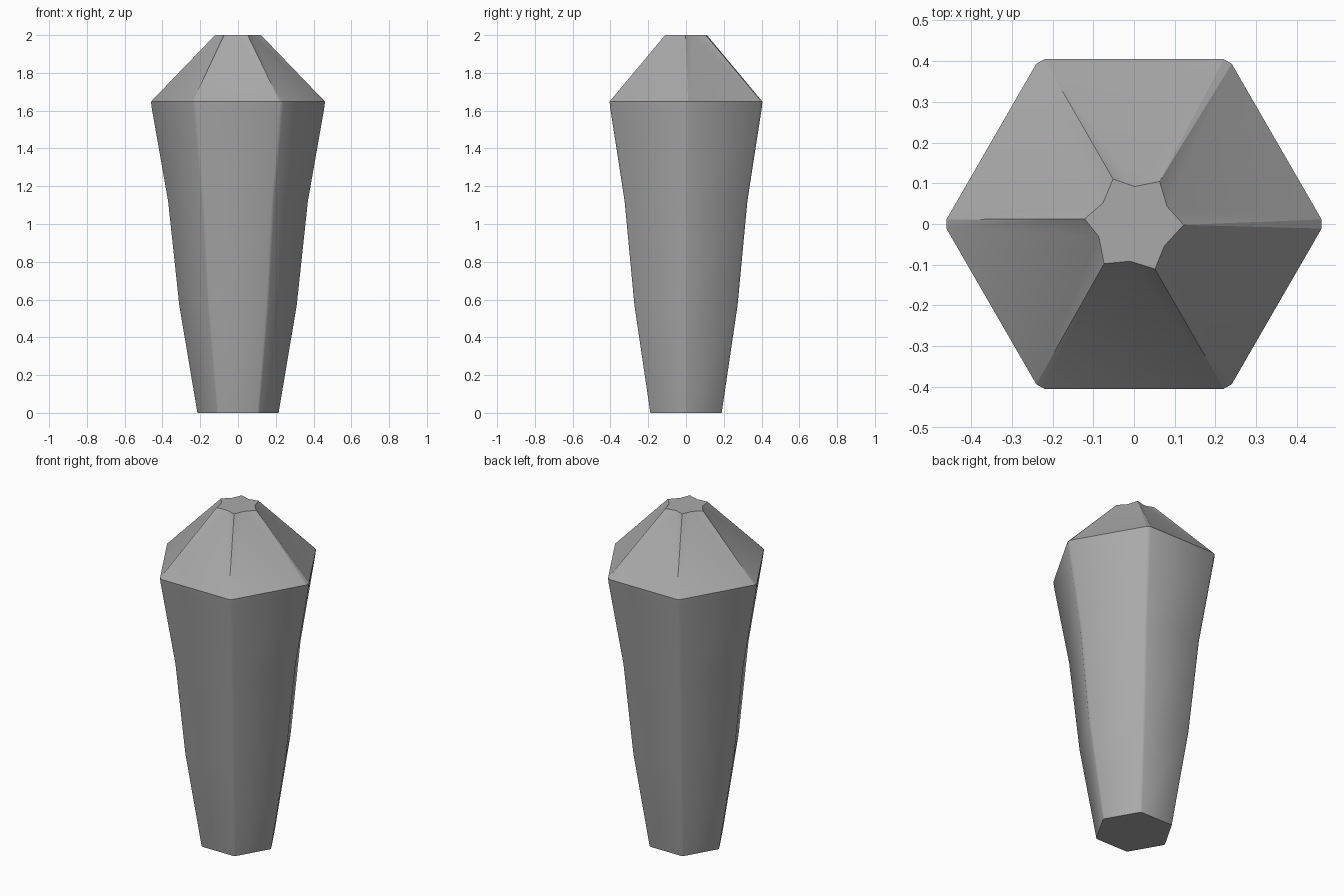
import bpy
import bmesh
from math import radians, cos, sin

cube = bpy.data.objects.get("Cube")
if cube:
    bpy.data.objects.remove(cube, do_unlink=True)

# Stone colour
stone = bpy.data.materials.new("grey stone")
stone.use_nodes = True
grey = (0.4, 0.4, 0.4, 1)
stone.diffuse_color = grey
stone.node_tree.nodes["Principled BSDF"].inputs["Base Color"].default_value = grey

bm = bmesh.new()


def point(radius, degrees, z):
    a = radians(degrees)
    return bm.verts.new((radius * cos(a), radius * sin(a), z))


def hexagon_ring(z, radius, blunt=1.4):
    """Hexagon with each corner cut into a narrow pair of points."""
    return [point(radius, 60 * k + side * blunt, z)
            for k in range(6) for side in (-1, 1)]


# Tapering shaft: (height, corner radius)
profile = [(0, 0.215), (0.57, 0.311), (1.12, 0.37), (1.615, 0.457), (1.648, 0.461)]
rings = [hexagon_ring(z, r) for z, r in profile]
for low, high in zip(rings, rings[1:]):
    for i in range(12):
        j = (i + 1) % 12
        bm.faces.new((low[i], low[j], high[j], high[i]))
bm.faces.new(rings[0][::-1])

# Sloped crown rising to a small, slightly uneven star-shaped flat
tips = [point(0.122, a, 2) for a in (-1, 59, 115, 174, 233, 295)]
dents = [point(0.092, a, 2) for a in (28, 89, 146, 200, 264, 324)]
rim = rings[-1]
for k in range(6):
    n = (k + 1) % 6
    left, right, following = rim[2 * k], rim[2 * k + 1], rim[2 * n]
    bm.faces.new((left, right, tips[k]))
    bm.faces.new((right, dents[k], tips[k]))
    bm.faces.new((right, following, dents[k]))
    bm.faces.new((following, tips[n], dents[k]))
bm.faces.new([v for pair in zip(tips, dents) for v in pair])

bmesh.ops.recalc_face_normals(bm, faces=bm.faces)
mesh = bpy.data.meshes.new("crystal")
bm.to_mesh(mesh)
bm.free()
mesh.materials.append(stone)
crystal = bpy.data.objects.new("crystal", mesh)
bpy.context.collection.objects.link(crystal)

# Soft blunted corners, crisp rim and ends
bpy.ops.object.select_all(action="DESELECT")
crystal.select_set(True)
bpy.context.view_layer.objects.active = crystal
bpy.ops.object.shade_smooth_by_angle(angle=radians(32))
